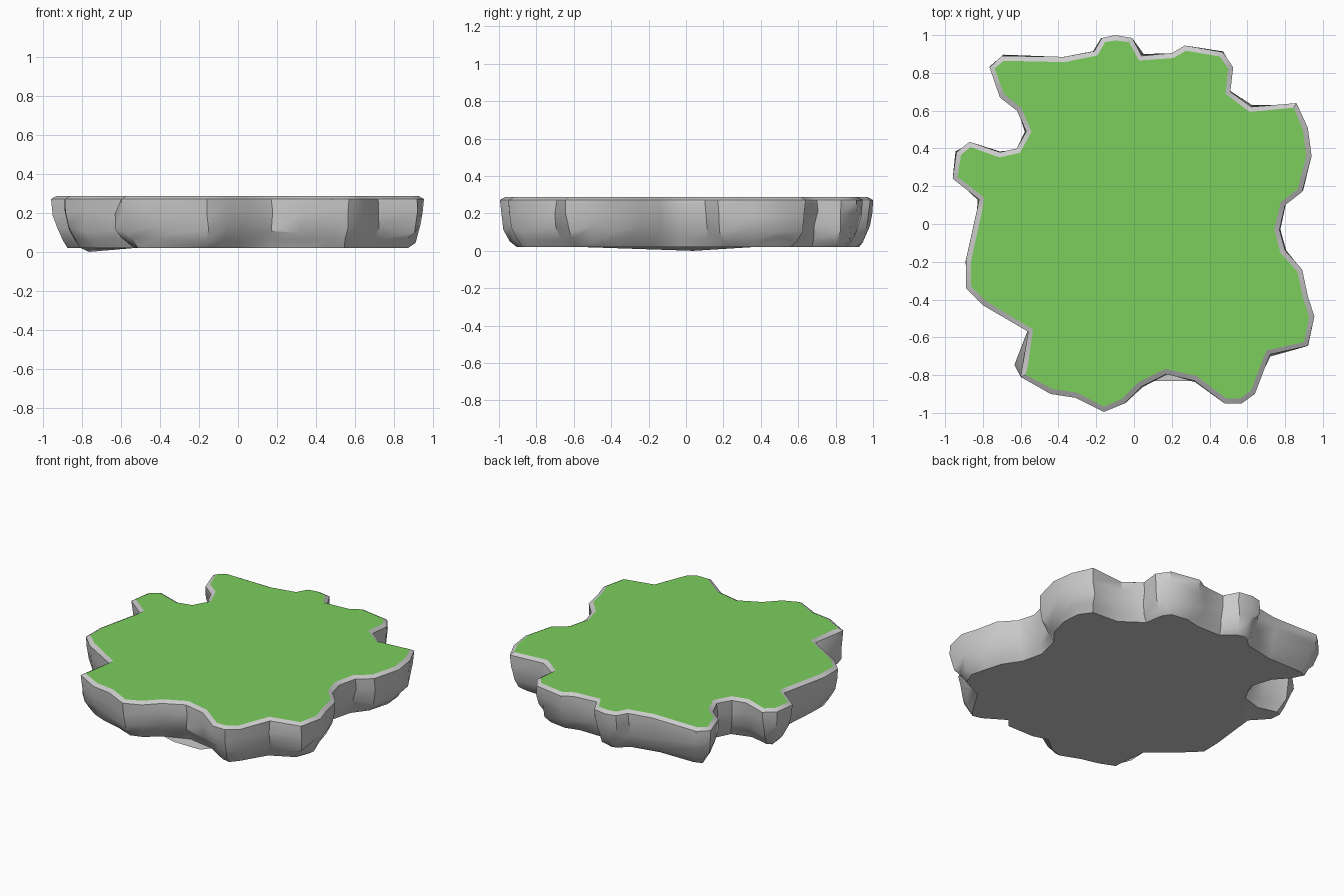
import bpy, bmesh, math, random
from mathutils import Vector

if "Cube" in bpy.data.objects:
    bpy.data.objects.remove(bpy.data.objects["Cube"])

random.seed(4)

# Outline of the rock island seen from above, clockwise
OUTLINE = [Vector(p) for p in (
    (-.70, .89), (-.37, .885), (-.21, .915), (-.17, .985), (-.10, 1.0), (-.01, .985),
    (.04, .89), (.20, .905), (.27, .945), (.47, .91), (.525, .83), (.51, .70),
    (.62, .62), (.86, .64), (.92, .51), (.94, .36), (.89, .17), (.80, .10),
    (.77, -.03), (.80, -.14), (.89, -.24), (.92, -.38), (.955, -.49), (.92, -.645),
    (.72, -.69), (.64, -.90), (.57, -.95), (.48, -.95), (.32, -.83), (.17, -.795),
    (.04, -.86), (-.05, -.95), (-.16, -.995), (-.31, -.92), (-.44, -.90), (-.60, -.81),
    (-.59, -.75), (-.56, -.57), (-.80, -.43), (-.89, -.34), (-.89, -.19), (-.83, .08),
    (-.82, .13), (-.96, .24), (-.94, .38), (-.87, .435), (-.71, .38), (-.62, .40),
    (-.57, .49), (-.62, .60), (-.71, .67), (-.765, .83))]
N = len(OUTLINE)
LOW = 41        # corner whose underside hangs lowest
BULGE = 36      # corner that bulges out below the rim
WEB = 29        # notch bridged on the underside


def inset(points, dist, smooth=0.0):
    """Move a loop inwards along its corner bisectors, then relax it."""
    moved = []
    for i, p in enumerate(points):
        a = (p - points[i - 1]).normalized()
        b = (points[(i + 1) % N] - p).normalized()
        t = (a + b).normalized()
        moved.append(p + Vector((t.y, -t.x)) * dist)
    return [p.lerp((moved[i - 1] + moved[(i + 1) % N]) / 2, smooth)
            for i, p in enumerate(moved)]


def finish(bm, name):
    bmesh.ops.recalc_face_normals(bm, faces=bm.faces)
    mesh = bpy.data.meshes.new(name)
    bm.to_mesh(mesh)
    bm.free()
    ob = bpy.data.objects.new(name, mesh)
    bpy.context.collection.objects.link(ob)
    bpy.ops.object.select_all(action='DESELECT')
    ob.select_set(True)
    bpy.context.view_layer.objects.active = ob
    bpy.ops.object.shade_smooth_by_angle(angle=math.radians(35))
    return ob


# Rock body: rings from the rim down to the underside (inset, smoothing, z, roughness)
RINGS = ((.028, 0, .287, 0), (0, 0, .272, 0), (0, .05, .20, .008),
         (.018, .12, .12, .012), (.045, .2, .06, .008), (.075, .3, .02, 0))
bm = bmesh.new()
loops = []
for k, (dist, smooth, z, rough) in enumerate(RINGS):
    loop = []
    for i, p in enumerate(inset(OUTLINE, dist, smooth)):
        x = p.x - (.05 if i == BULGE and 2 <= k <= 4 else 0)
        zz = .0 if i == LOW and k == 5 else z + random.uniform(-2, 2) * rough
        loop.append(bm.verts.new((x + random.uniform(-rough, rough),
                                  p.y + random.uniform(-rough, rough), zz)))
    loops.append(loop)
for up, low in zip(loops, loops[1:]):
    for i in range(N):
        j = (i + 1) % N
        bm.faces.new((up[i], up[j], low[j], low[i]))
under = bm.faces.new(loops[-1])
bmesh.ops.triangulate(bm, faces=[under])
# small ledge bridging the front notch
a, b = loops[-1][WEB - 1], loops[-1][WEB + 1]
lip = [bm.verts.new((x, -.83, .02)) for x in (.11, .30)]
bm.faces.new((a, lip[1], lip[0], b, loops[-1][WEB]))
finish(bm, "rock_base")

# Grass surface inside the rim
bm = bmesh.new()
top = bm.faces.new([bm.verts.new((p.x, p.y, .287)) for p in inset(OUTLINE, .028)])
bmesh.ops.triangulate(bm, faces=[top])
bm.normal_update()
grass = finish(bm, "grass_top")
if grass.data.polygons[0].normal.z < 0:
    grass.data.flip_normals()
mat = bpy.data.materials.new("grass_green")
mat.diffuse_color = (.20, .62, .11, 1)
mat.use_nodes = True
mat.node_tree.nodes["Principled BSDF"].inputs["Base Color"].default_value = mat.diffuse_color
grass.data.materials.append(mat)
